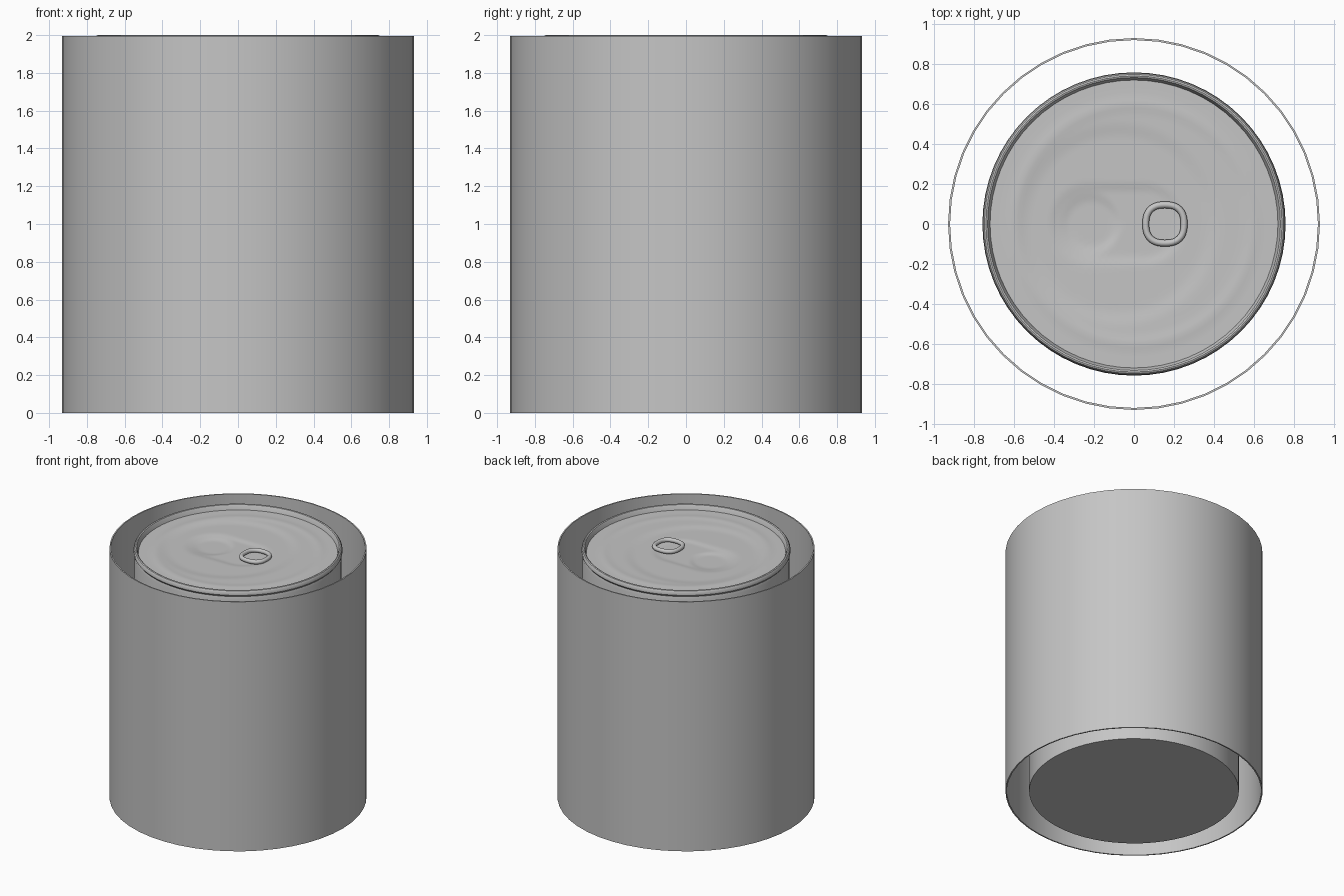
import bpy, bmesh, math
from mathutils import Vector

if "Cube" in bpy.data.objects:
    bpy.data.objects.remove(bpy.data.objects["Cube"], do_unlink=True)

GREY = (0.56, 0.56, 0.56, 1.0)
metal = bpy.data.materials.new("grey metal")
metal.use_nodes = True
metal.diffuse_color = GREY
metal.node_tree.nodes["Principled BSDF"].inputs["Base Color"].default_value = GREY


def finish(bm, name, angle=35):
    """Turn a bmesh into a smooth-shaded object with sharp edges kept."""
    bmesh.ops.remove_doubles(bm, verts=bm.verts, dist=1e-5)
    bmesh.ops.recalc_face_normals(bm, faces=bm.faces)
    mesh = bpy.data.meshes.new(name)
    bm.to_mesh(mesh)
    bm.free()
    mesh.materials.append(metal)
    ob = bpy.data.objects.new(name, mesh)
    bpy.context.collection.objects.link(ob)
    bpy.ops.object.select_all(action='DESELECT')
    ob.select_set(True)
    bpy.context.view_layer.objects.active = ob
    bpy.ops.object.shade_smooth_by_angle(angle=math.radians(angle))
    return ob


def lathe(name, profile, steps, closed=False):
    """Spin an (r, z) profile about the z axis."""
    bm = bmesh.new()
    verts = [bm.verts.new((r, 0, z)) for r, z in profile]
    pairs = list(zip(verts, verts[1:]))
    if closed:
        pairs.append((verts[-1], verts[0]))
    edges = [bm.edges.new(p) for p in pairs]
    bmesh.ops.spin(bm, geom=verts + edges, cent=(0, 0, 0), axis=(0, 0, 1),
                   angle=math.tau, steps=steps, use_merge=True)
    return finish(bm, name)


def smooth(a, b, x):
    t = min(1.0, max(0.0, (x - a) / (b - a)))
    return t * t * (3 - 2 * t)


# Thin outer sleeve, open at both ends
lathe("outer_sleeve", [(0.932, 0), (0.932, 1.995), (0.922, 1.995), (0.922, 0)],
      48, closed=True)

# Can body with flat base and rolled rim
lathe("can_body", [(0, 0.004), (0.76, 0.004), (0.76, 1.0), (0.75, 1.93),
                   (0.745, 1.95), (0.757, 1.965), (0.757, 1.985), (0.75, 1.997),
                   (0.742, 2.0), (0.734, 1.997), (0.728, 1.985), (0.72, 1.955)], 64)


# Pressed lid: shallow panel, tongue and finger well
def lid_height(x, y):
    z = 1.96
    z -= 0.007 * (1 - smooth(0.43, 0.52, math.hypot(x + 0.08, y)))
    along = min(0.05, max(-0.22, x))
    z -= 0.007 * (1 - smooth(0.16, 0.21, math.hypot(x - along, y)))
    z -= 0.008 * (1 - smooth(0.11, 0.16, math.hypot(x + 0.22, y)))
    z += 0.004 * math.exp(-((math.hypot(x, y) - 0.6) / 0.03) ** 2)
    return z


bm = bmesh.new()
SEG, RINGS, R = 64, 36, 0.722
rings = []
for i in range(1, RINGS + 1):
    r = R * i / RINGS
    ring = []
    for j in range(SEG):
        a = math.tau * j / SEG
        x, y = r * math.cos(a), r * math.sin(a)
        ring.append(bm.verts.new((x, y, lid_height(x, y))))
    rings.append(ring)
centre = bm.verts.new((0, 0, lid_height(0, 0)))
for j in range(SEG):
    k = (j + 1) % SEG
    bm.faces.new((centre, rings[0][j], rings[0][k]))
    for a, b in zip(rings, rings[1:]):
        bm.faces.new((a[j], b[j], b[k], a[k]))
finish(bm, "lid_panel", 60)

# Pull ring: rounded-square loop with a round section
bm = bmesh.new()
N, M, TUBE = 40, 10, 0.017
loops = []
for i in range(N):
    a = math.tau * i / N
    c, s = math.cos(a), math.sin(a)
    r = 0.096 / (abs(c) ** 2.5 + abs(s) ** 2.5) ** 0.4
    mid = Vector((0.155 + r * c, r * s, 1.968))
    loops.append([bm.verts.new(mid + Vector((c * math.cos(b), s * math.cos(b),
                                             math.sin(b))) * TUBE)
                  for b in (math.tau * j / M for j in range(M))])
for i in range(N):
    p, q = loops[i], loops[(i + 1) % N]
    for j in range(M):
        k = (j + 1) % M
        bm.faces.new((p[j], q[j], q[k], p[k]))
finish(bm, "pull_ring", 60)
